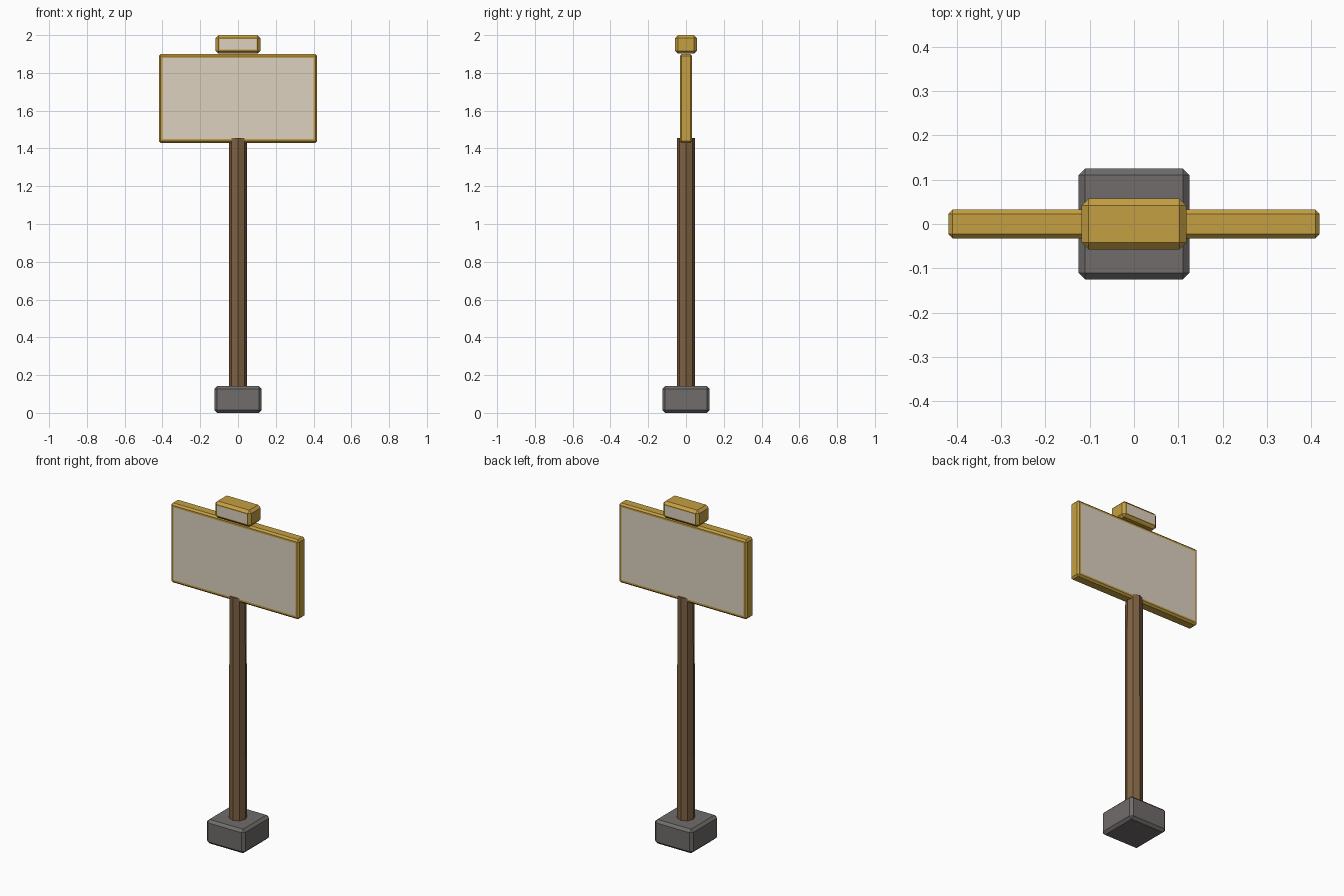
import bpy
import bmesh
import math

default = bpy.data.objects.get("Cube")
if default:
    bpy.data.objects.remove(default, do_unlink=True)


def make_material(name, colour):
    mat = bpy.data.materials.new(name)
    mat.use_nodes = True
    mat.diffuse_color = (*colour, 1)
    mat.node_tree.nodes["Principled BSDF"].inputs["Base Color"].default_value = (*colour, 1)
    return mat


stone = make_material("grey stone", (0.16, 0.15, 0.145))
wood = make_material("brown wood", (0.205, 0.12, 0.055))
gold = make_material("gold frame", (0.56, 0.35, 0.055))
cream = make_material("cream panel", (0.72, 0.64, 0.52))


def finish(name, bm, materials):
    bmesh.ops.recalc_face_normals(bm, faces=bm.faces[:])
    mesh = bpy.data.meshes.new(name)
    bm.to_mesh(mesh)
    bm.free()
    for mat in materials:
        mesh.materials.append(mat)
    obj = bpy.data.objects.new(name, mesh)
    bpy.context.collection.objects.link(obj)
    return obj


def chamfered_box(name, half_x, half_y, bottom, top, chamfer, materials, border=0):
    """Box with flat chamfers; a border insets cream panels front and back."""
    bm = bmesh.new()
    bmesh.ops.create_cube(bm, size=2)
    for v in bm.verts:
        v.co.x *= half_x
        v.co.y *= half_y
        v.co.z = (bottom + top) / 2 + v.co.z * (top - bottom) / 2
    bmesh.ops.bevel(bm, geom=bm.edges[:], offset=chamfer, segments=1,
                    profile=0.5, affect='EDGES')
    if border:
        bm.normal_update()
        panels = [f for f in bm.faces if abs(f.normal.y) > 0.99]
        bmesh.ops.inset_individual(bm, faces=panels, thickness=border)
        for f in panels:
            f.material_index = 1
    return finish(name, bm, materials)


# Stone foot
chamfered_box("base", 0.125, 0.125, 0, 0.142, 0.015, [stone])

# Eight-sided post with one edge facing forward
bm = bmesh.new()
bmesh.ops.create_cone(bm, cap_ends=True, segments=8, radius1=0.049,
                      radius2=0.047, depth=1.355)
bmesh.ops.translate(bm, verts=bm.verts[:], vec=(0, 0, 0.1 + 1.355 / 2))
finish("post", bm, [wood])

# Sign board and the small header on top, each with a panel on both sides
chamfered_box("sign_board", 0.419, 0.033, 1.43, 1.9, 0.01, [gold, cream], 0.015)
chamfered_box("header", 0.118, 0.057, 1.902, 2.0, 0.015, [gold, cream], 0.008)
